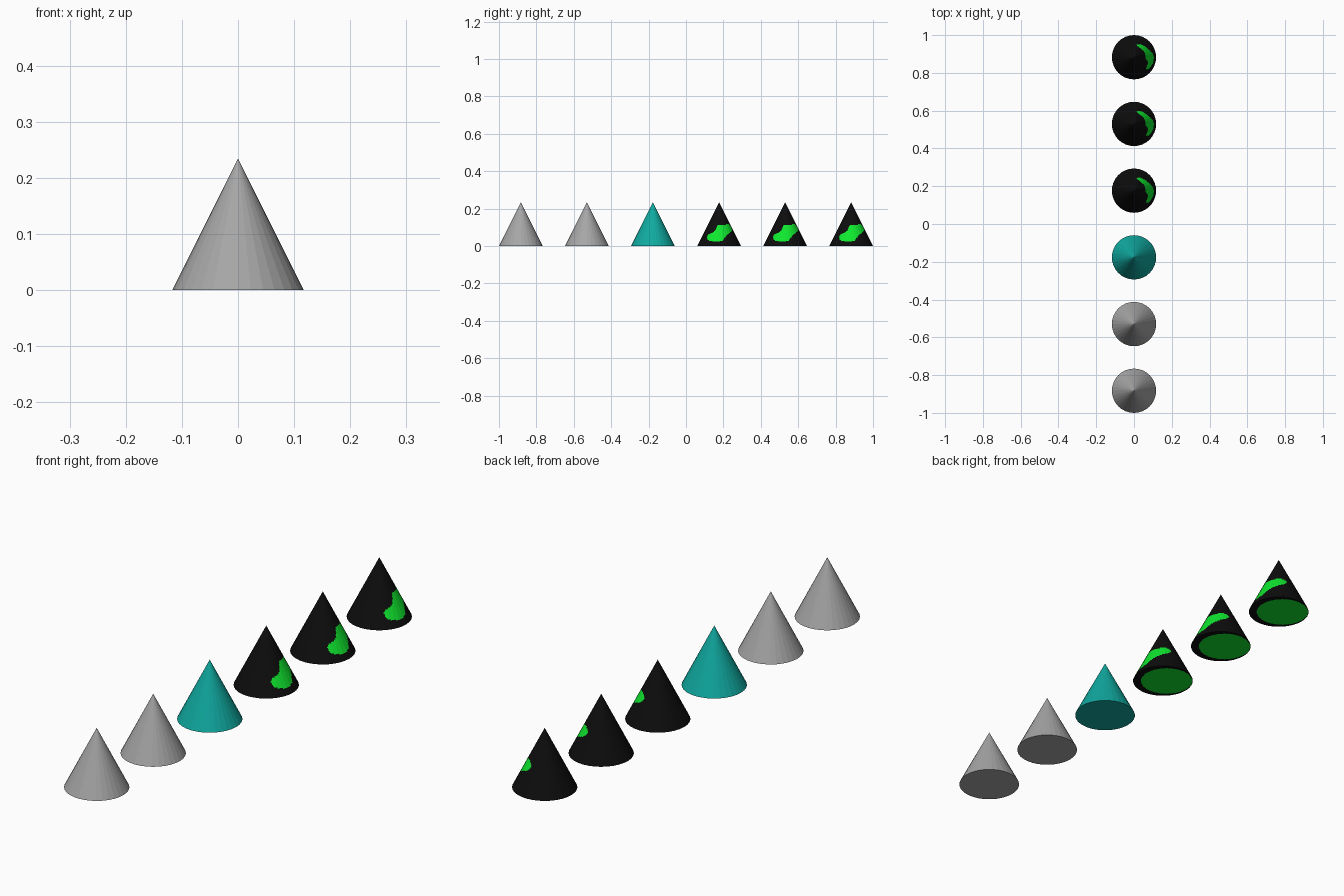
import bpy, bmesh, math

if "Cube" in bpy.data.objects:
    bpy.data.objects.remove(bpy.data.objects["Cube"])

R, H, SIDES = 0.1172, 0.2345, 32
STEP = 0.3531


def material(name, rgb):
    m = bpy.data.materials.new(name)
    m.diffuse_color = (*rgb, 1)
    m.use_nodes = True
    m.node_tree.nodes["Principled BSDF"].inputs["Base Color"].default_value = m.diffuse_color
    return m


grey = material("grey", (0.38, 0.38, 0.38))
teal = material("teal", (0.005, 0.40, 0.35))
black = material("black", (0.004, 0.004, 0.004))
green = material("green", (0.005, 0.85, 0.03))

# outline of the painted patch: (angle in degrees from +x, height)
PATCH = [(-45, 0.055), (-40, 0.036), (-27, 0.027), (-3, 0.022), (10, 0.030),
         (18, 0.045), (30, 0.060), (45, 0.072), (65, 0.082), (74, 0.090),
         (78, 0.101), (73, 0.110), (62, 0.115), (40, 0.115), (10, 0.114),
         (-6, 0.112), (-11, 0.100), (-16, 0.082), (-28, 0.070), (-40, 0.065)]


def in_patch(a, z):
    inside = False
    for (a0, z0), (a1, z1) in zip(PATCH, PATCH[1:] + PATCH[:1]):
        if (z0 > z) != (z1 > z) and a < a0 + (z - z0) * (a1 - a0) / (z1 - z0):
            inside = not inside
    return inside


def in_base_spot(x, y):
    # green disc under the cone, pushed off-centre
    d = math.radians(145)
    return math.hypot(x - 0.014 * math.cos(d), y - 0.014 * math.sin(d)) < 0.100


def build(name, y, mats, split=1, rings=1):
    """Flat-sided cone; split and rings cut the facets finer for painting."""
    bm = bmesh.new()
    n = SIDES * split
    # unit base outline, points lying on the straight edges of the polygon
    rim = []
    for s in range(SIDES):
        a0, a1 = (2 * math.pi * (s + k) / SIDES for k in (0, 1))
        for k in range(split):
            t = k / split
            rim.append((math.cos(a0) * (1 - t) + math.cos(a1) * t,
                        math.sin(a0) * (1 - t) + math.sin(a1) * t))

    def ring(r, z):
        return [bm.verts.new((px * r, py * r, z)) for px, py in rim]

    outer = ring(R, 0)
    # slanted side (apex at height H), then the base
    for top, flip in ((H, False), (0, True)):
        prev = outer
        for i in range(1, rings):
            t = i / rings
            cur = ring(R * (1 - t), top * t)
            for j in range(n):
                k = (j + 1) % n
                q = [prev[j], prev[k], cur[k], cur[j]]
                bm.faces.new(q[::-1] if flip else q)
            prev = cur
        tip = bm.verts.new((0, 0, top))
        for j in range(n):
            q = [prev[j], prev[(j + 1) % n], tip]
            bm.faces.new(q[::-1] if flip else q)

    # paint the patch and the base spot
    if len(mats) > 1:
        for f in bm.faces:
            c = f.calc_center_median()
            if c.z > 1e-6:
                hit = in_patch(math.degrees(math.atan2(c.y, c.x)), c.z)
            else:
                hit = in_base_spot(c.x, c.y)
            f.material_index = int(hit)

    me = bpy.data.meshes.new(name)
    bm.to_mesh(me)
    bm.free()
    for m in mats:
        me.materials.append(m)
    ob = bpy.data.objects.new(name, me)
    ob.location.y = y
    bpy.context.collection.objects.link(ob)


# row of six cones from front to back
ROW = [("grey_cone_1", [grey]), ("grey_cone_2", [grey]), ("teal_cone", [teal]),
       ("painted_cone_1", [black, green]), ("painted_cone_2", [black, green]),
       ("painted_cone_3", [black, green])]
for i, (name, mats) in enumerate(ROW):
    fine = len(mats) > 1
    build(name, (i - 2.5) * STEP, mats, 5 if fine else 1, 50 if fine else 1)
